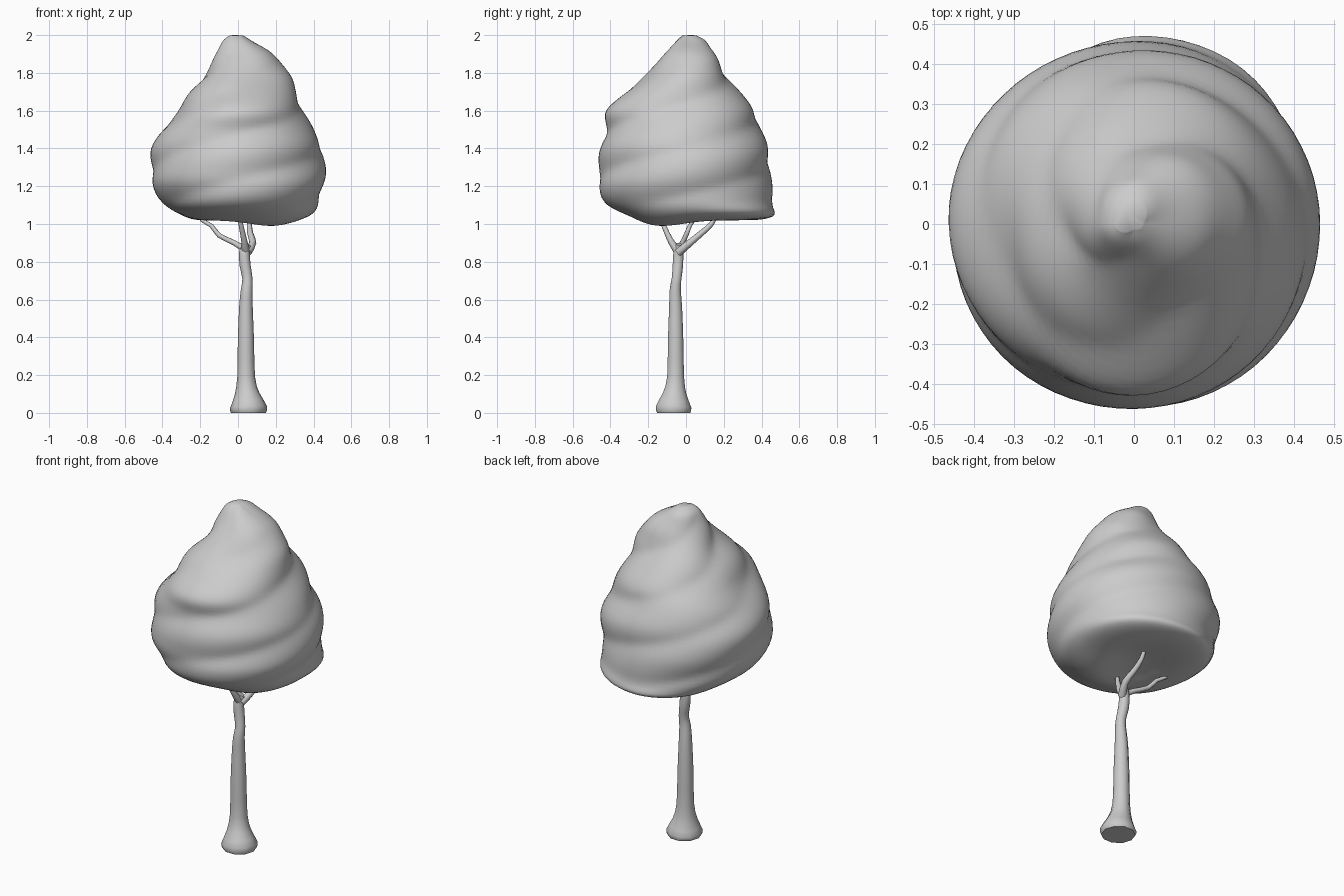
import bpy, bmesh, math
from mathutils import Vector

if "Cube" in bpy.data.objects:
    bpy.data.objects.remove(bpy.data.objects["Cube"])


def finish(bm, name):
    bmesh.ops.recalc_face_normals(bm, faces=bm.faces)
    me = bpy.data.meshes.new(name)
    bm.to_mesh(me)
    bm.free()
    ob = bpy.data.objects.new(name, me)
    bpy.context.collection.objects.link(ob)
    bpy.ops.object.select_all(action='DESELECT')
    ob.select_set(True)
    bpy.context.view_layer.objects.active = ob
    bpy.ops.object.shade_smooth_by_angle(angle=math.radians(50))
    return ob


def bridge(bm, a, b):
    n = len(a)
    for i in range(n):
        bm.faces.new((a[i], a[(i + 1) % n], b[(i + 1) % n], b[i]))


def spline(pts, t):
    """Smooth value through a list of tuples, t from 0 to len - 1."""
    i = min(int(t), len(pts) - 2)
    f = t - i
    p = [pts[max(0, min(len(pts) - 1, i + k))] for k in (-1, 0, 1, 2)]
    return [0.5 * (2 * b + (c - a) * f + (2 * a - 5 * b + 4 * c - d) * f ** 2
                   + (3 * b - a - 3 * c + d) * f ** 3) for a, b, c, d in zip(*p)]


def tube(name, pts, sides, steps=2):
    """Tapering tube through (x, y, z, radius) points."""
    bm = bmesh.new()
    n = (len(pts) - 1) * steps
    path = [spline(pts, k / steps) for k in range(n + 1)]
    rings = []
    for k, p in enumerate(path):
        d = Vector(path[min(k + 1, n)][:3]) - Vector(path[max(k - 1, 0)][:3])
        if k == 0 and p[2] == 0:
            d = Vector((0, 0, 1))
        q = Vector((0, 0, 1)).rotation_difference(d)
        ring = []
        for j in range(sides):
            a = math.tau * j / sides
            ring.append(bm.verts.new(Vector(p[:3]) + q @ Vector((math.cos(a), math.sin(a), 0)) * p[3]))
        if rings:
            bridge(bm, rings[-1], ring)
        rings.append(ring)
    bm.faces.new(rings[0])
    bm.faces.new(rings[-1])
    return finish(bm, name)


# Trunk with flared foot
tube("trunk", [(.055, -.065, 0, .092), (.055, -.065, .03, .098), (.048, -.06, .1, .066),
               (.043, -.055, .19, .047), (.042, -.055, .38, .043), (.042, -.055, .56, .036),
               (.046, -.057, .65, .031), (.05, -.05, .71, .027), (.038, -.043, .78, .029),
               (.034, -.04, .85, .028), (.045, -.03, .89, .024)], 10)

# Branches
tube("left_branch", [(.045, -.04, .86, .018), (-.02, -.02, .9, .014), (-.1, 0, .94, .013),
                     (-.14, .02, .99, .011), (-.19, .04, 1.02, .01), (-.2, .045, 1.05, .008)], 8)
tube("back_branch", [(.05, -.04, .85, .023), (.078, .02, .9, .019), (.065, .08, .95, .016),
                     (.06, .135, 1.0, .013), (.06, .16, 1.05, .01)], 8)
tube("front_branch", [(.04, -.04, .85, .022), (.035, -.075, .9, .017), (.025, -.1, .95, .014),
                      (.012, -.125, 1.01, .012), (.0, -.14, 1.05, .009)], 8)

# Crown: height, then radius toward +x, +y, -x, -y
crown = [(1.997, .02, .055, .045, .012), (1.97, .065, .1, .08, .05), (1.9, .18, .135, .115, .11),
         (1.8, .265, .2, .165, .2), (1.7, .305, .28, .25, .32), (1.6, .345, .36, .31, .415),
         (1.5, .395, .395, .4, .425), (1.4, .445, .43, .452, .45), (1.3, .458, .445, .46, .458),
         (1.2, .452, .45, .445, .462), (1.1, .415, .458, .385, .41), (1.04, .35, .45, .28, .28),
         (1.02, .23, .33, .18, .19), (1.035, .1, .14, .09, .1)]
SEG, SUB = 72, 5
bm = bmesh.new()
prev = None
top = bm.verts.new((-.02, .03, 2.001))
for k in range((len(crown) - 1) * SUB + 1):
    z, *r4 = spline(crown, k / SUB)
    ring = []
    for j in range(SEG):
        a = math.tau * j / SEG
        q = a / (math.pi / 2)
        i, f = int(q) % 4, q - int(q)
        f = f * f * (3 - 2 * f)
        r = r4[i] * (1 - f) + r4[(i + 1) % 4] * f
        # back right side is fuller near the tip and at the bottom
        side = max(0, math.cos(a - math.pi / 4)) ** 4
        r += side * (.03 * math.exp(-((z - 1.9) / .07) ** 2)
                     + .04 * math.exp(-((z - 1.06) / .05) ** 2))
        # three-start spiral grooves climbing anticlockwise
        u = math.sin(math.pi * ((z - 1.64 + .015 * math.sin(a)) / .24 - 3 * a / math.tau))
        amp = .024 * min(1, max(0, (1.98 - z) / .2)) * min(1, max(0, (z - 1.02) / .12))
        r += amp * (math.sqrt(u * u + .06) - .72)
        x, y = r * math.cos(a), r * math.sin(a)
        # low lobe hanging under the front right
        low = max(0, min(1, (1.2 - z) / .15))
        dz = -.03 * low * math.exp(-((x - .17) ** 2 + (y + .12) ** 2) / .03)
        ring.append(bm.verts.new((x, y, z + dz)))
    if prev:
        bridge(bm, prev, ring)
    else:
        for j in range(SEG):
            bm.faces.new((top, ring[j], ring[(j + 1) % SEG]))
    prev = ring
bottom = bm.verts.new((0, 0, 1.045))
for j in range(SEG):
    bm.faces.new((bottom, prev[(j + 1) % SEG], prev[j]))
finish(bm, "crown")
